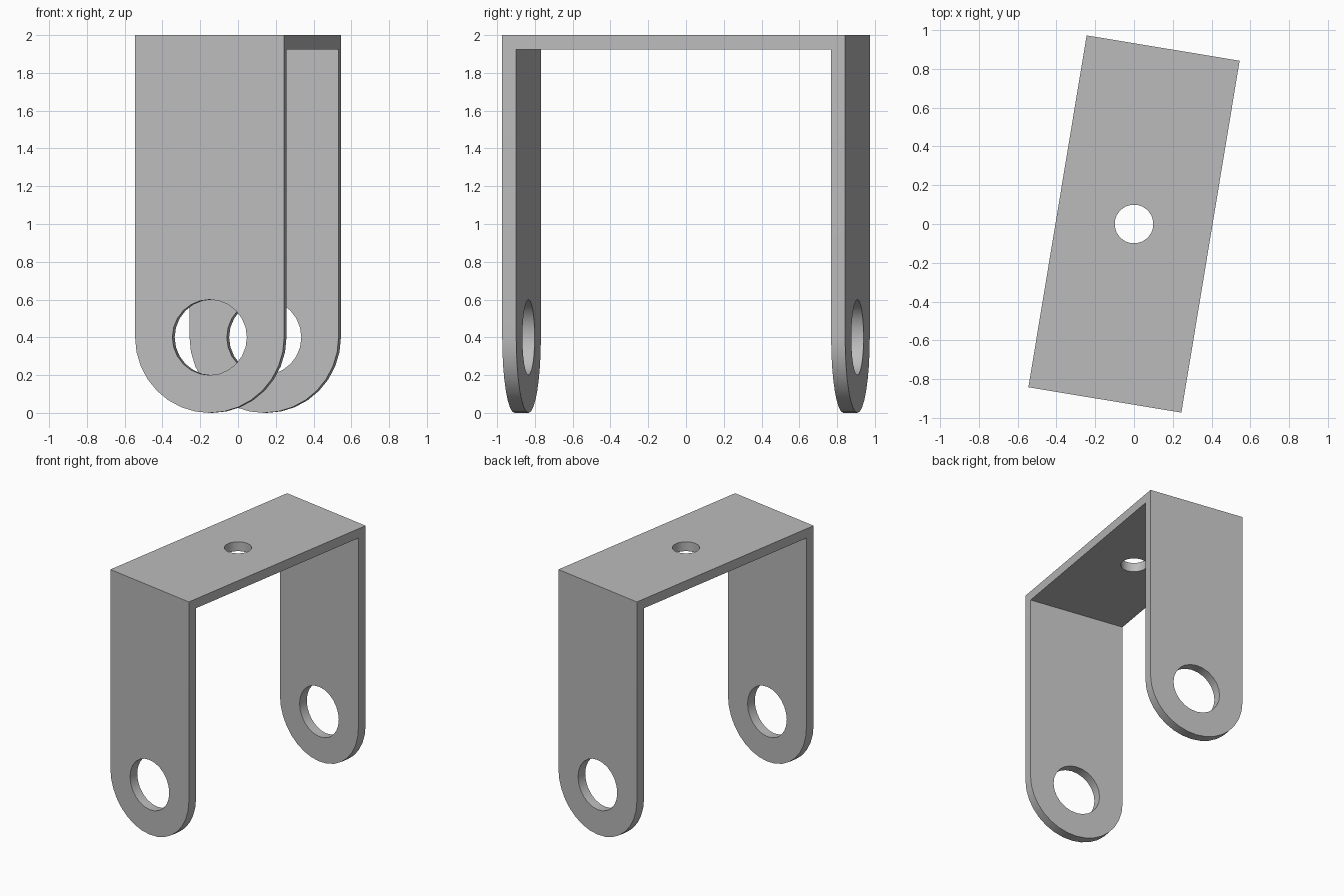
import bpy, bmesh, math
from mathutils import Matrix, Vector

LENGTH, WIDTH, HEIGHT, PLATE = 1.84, 0.80, 2.0, 0.075
LEG_HOLE, TOP_HOLE = 0.2, 0.1
R = WIDTH / 2
TURN = math.radians(-9.4)

if "Cube" in bpy.data.objects:
    bpy.data.objects.remove(bpy.data.objects["Cube"], do_unlink=True)

grey = bpy.data.materials.new("plain grey")
grey.use_nodes = True
colour = (0.5, 0.5, 0.5, 1)
grey.diffuse_color = colour
grey.node_tree.nodes["Principled BSDF"].inputs["Base Color"].default_value = colour


def prism(name, outline, depth):
    """Extrude an (x, z) outline along y, centred on y = 0."""
    bm = bmesh.new()
    face = bm.faces.new([bm.verts.new((x, -depth / 2, z)) for x, z in outline])
    grown = bmesh.ops.extrude_face_region(bm, geom=[face])["geom"]
    verts = [v for v in grown if isinstance(v, bmesh.types.BMVert)]
    bmesh.ops.translate(bm, verts=verts, vec=Vector((0, depth, 0)))
    bmesh.ops.recalc_face_normals(bm, faces=bm.faces)
    mesh = bpy.data.meshes.new(name)
    bm.to_mesh(mesh)
    bm.free()
    mesh.materials.append(grey)
    obj = bpy.data.objects.new(name, mesh)
    bpy.context.collection.objects.link(obj)
    return obj


def arc(radius, z, start, end, steps):
    return [(radius * math.cos(a), z + radius * math.sin(a))
            for a in (start + (end - start) * i / steps for i in range(steps + 1))]


def circle(radius, z, steps):
    return arc(radius, z, 0, math.tau, steps)[:-1]


# Bracket block: straight sides with a rounded foot
foot = arc(R, R, math.pi, math.tau, 16)
bracket = prism("bracket", [(-R, HEIGHT)] + foot + [(R, HEIGHT)], LENGTH)

# Cutters: gap between the legs, pin hole through both legs, bolt hole in the top
inner = HEIGHT - PLATE
gap = prism("gap_cutter", [(-1, -1), (1, -1), (1, inner), (-1, inner)], LENGTH - 2 * PLATE)
pin_hole = prism("pin_hole_cutter", circle(LEG_HOLE, R, 24), LENGTH + 1)
bolt_hole = prism("bolt_hole_cutter", circle(TOP_HOLE, 0, 20), 1)
bolt_hole.data.transform(Matrix.Translation((0, 0, HEIGHT)) @ Matrix.Rotation(math.pi / 2, 4, "X"))

bpy.ops.object.select_all(action="DESELECT")
bracket.select_set(True)
bpy.context.view_layer.objects.active = bracket
for cutter in (gap, pin_hole, bolt_hole):
    cutter.hide_render = True
    mod = bracket.modifiers.new(cutter.name, "BOOLEAN")
    mod.operation, mod.solver, mod.object = "DIFFERENCE", "EXACT", cutter
    bpy.ops.object.modifier_apply(modifier=mod.name)
    bpy.data.objects.remove(cutter, do_unlink=True)

# Smooth curves, sharp plate edges, and the slight turn about z
bpy.ops.object.shade_smooth_by_angle(angle=math.radians(30))
bracket.rotation_euler.z = TURN
